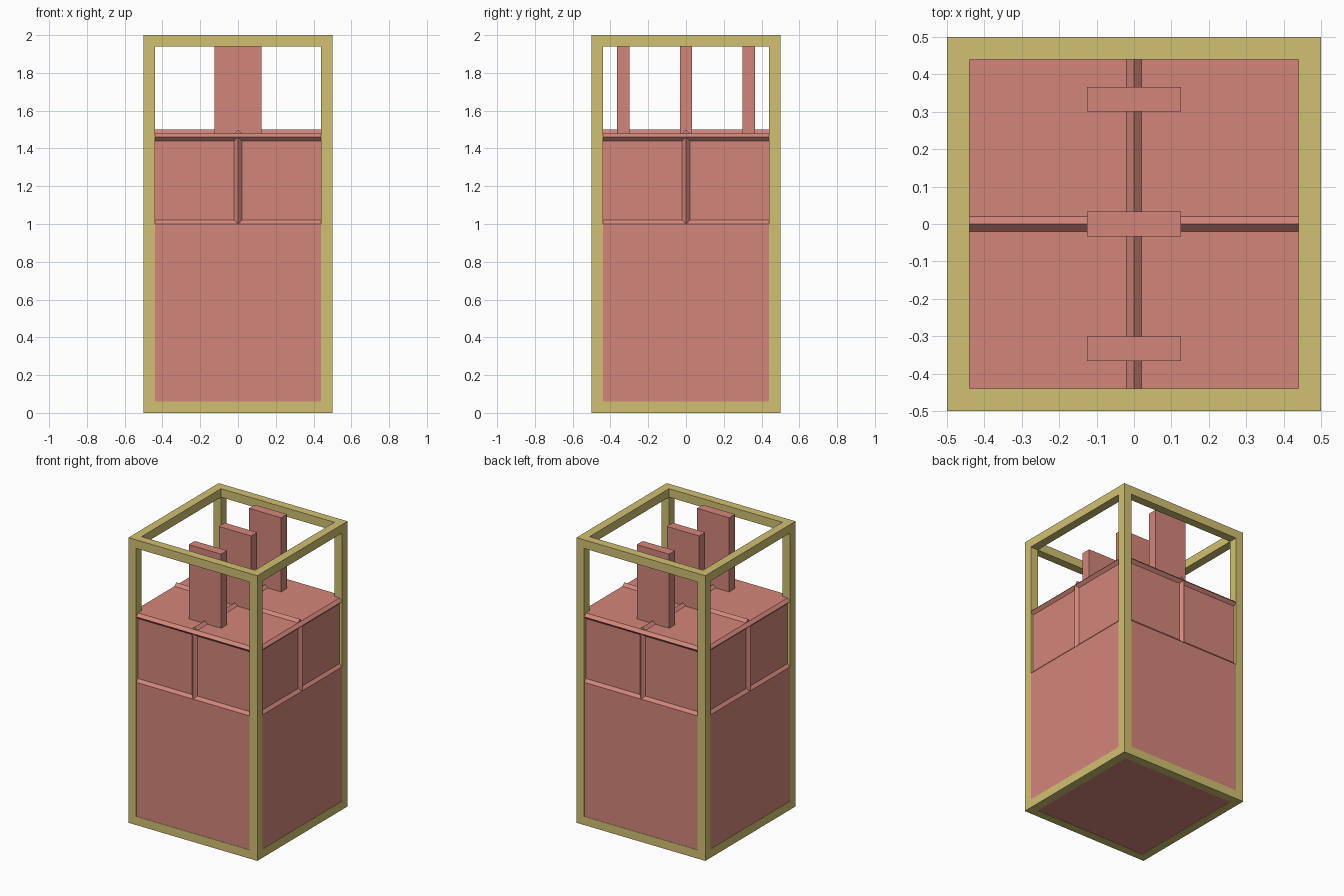
import bpy, bmesh, math
from mathutils import Matrix, Vector

if "Cube" in bpy.data.objects:
    bpy.data.objects.remove(bpy.data.objects["Cube"])


def material(name, rgb):
    m = bpy.data.materials.new(name)
    m.diffuse_color = (*rgb, 1)
    m.use_nodes = True
    m.node_tree.nodes["Principled BSDF"].inputs["Base Color"].default_value = m.diffuse_color
    return m


RED = material("dusty red", (0.65, 0.24, 0.195))
OLIVE = material("olive yellow", (0.64, 0.53, 0.17))


def finish(name, bm, mat):
    bmesh.ops.recalc_face_normals(bm, faces=bm.faces[:])
    me = bpy.data.meshes.new(name)
    bm.to_mesh(me)
    bm.free()
    me.materials.append(mat)
    ob = bpy.data.objects.new(name, me)
    bpy.context.collection.objects.link(ob)
    return ob


def add_box(bm, lo, hi):
    lo, hi = Vector(lo), Vector(hi)
    m = Matrix.Translation((lo + hi) / 2) @ Matrix.Diagonal((*(hi - lo), 1))
    bmesh.ops.create_cube(bm, size=1, matrix=m)


def add_ridge(bm, a, b, r=0.02):
    # diamond-section bar from a to b, points facing along the axes
    a, b = Vector(a), Vector(b)
    axis = max(range(3), key=lambda i: abs((b - a)[i]))
    u, v = [Vector([float(i == k) for i in range(3)]) for k in range(3) if k != axis]
    ends = [[bm.verts.new(p + d * r) for d in (u, v, -u, -v)] for p in (a, b)]
    for i in range(4):
        j = (i + 1) % 4
        bm.faces.new((ends[0][i], ends[0][j], ends[1][j], ends[1][i]))
    bm.faces.new(ends[0])
    bm.faces.new(ends[1])


# Outer frame: corner posts plus top and bottom rails
T, O = 0.06, 0.5
I = O - T
bm = bmesh.new()
for s in (-1, 1):
    lo, hi = sorted((s * I, s * O))
    for t in (-1, 1):
        l2, h2 = sorted((t * I, t * O))
        add_box(bm, (lo, l2, 0), (hi, h2, 2))
    for z in (0, 2 - T):
        add_box(bm, (-I, lo, z), (I, hi, z + T))
        add_box(bm, (lo, -I, z), (hi, I, z + T))
finish("outer_frame", bm, OLIVE)

# Lower body with a chamfered top edge
bm = bmesh.new()
W = 0.498
rings = []
for w, z in ((W, 0.002), (W, 1.0), (0.48, 1.02)):
    rings.append([bm.verts.new((x * w, y * w, z))
                  for x, y in ((-1, -1), (1, -1), (1, 1), (-1, 1))])
for a, b in zip(rings, rings[1:]):
    for i in range(4):
        j = (i + 1) % 4
        bm.faces.new((a[i], a[j], b[j], b[i]))
bm.faces.new(rings[0])
bm.faces.new(rings[-1])
finish("lower_body", bm, RED)

# Recessed upper body
P = 0.48
bm = bmesh.new()
add_box(bm, (-P, -P, 1.01), (P, P, 1.48))
finish("upper_body", bm, RED)

# Raised seams: middle of each side, around the rim and across the top
bm = bmesh.new()
for s in (-1, 1):
    add_ridge(bm, (0, s * P, 1.0), (0, s * P, 1.46))
    add_ridge(bm, (s * P, 0, 1.0), (s * P, 0, 1.46))
    add_ridge(bm, (-P, s * P, 1.46), (P, s * P, 1.46))
    add_ridge(bm, (s * P, -P, 1.46), (s * P, P, 1.46))
add_ridge(bm, (0, -P, 1.48), (0, P, 1.48))
add_ridge(bm, (-P, 0, 1.48), (P, 0, 1.48))
finish("raised_seams", bm, RED)

# Three upright plates on the top
for name, y in (("front_plate", -1 / 3), ("middle_plate", 0), ("back_plate", 1 / 3)):
    bm = bmesh.new()
    add_box(bm, (-0.125, y - 0.033, 1.47), (0.125, y + 0.033, 2.0))
    finish(name, bm, RED)
